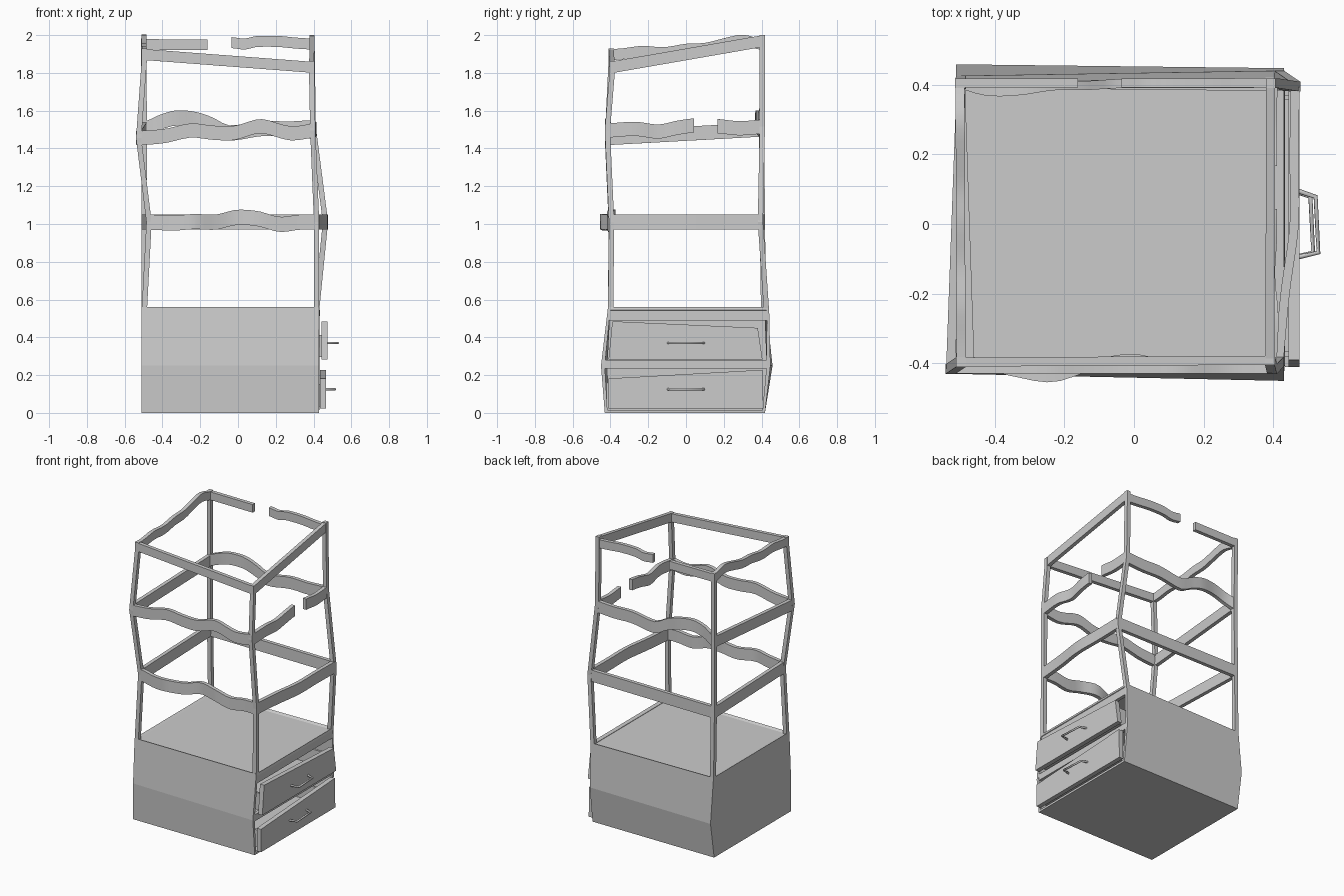
import bpy, bmesh
from mathutils import Vector

if "Cube" in bpy.data.objects:
    bpy.data.objects.remove(bpy.data.objects["Cube"])


def make(name, bm, smooth=False):
    me = bpy.data.meshes.new(name)
    bm.to_mesh(me)
    bm.free()
    ob = bpy.data.objects.new(name, me)
    bpy.context.collection.objects.link(ob)
    if smooth:
        bpy.ops.object.select_all(action='DESELECT')
        bpy.context.view_layer.objects.active = ob
        ob.select_set(True)
        bpy.ops.object.shade_smooth_by_angle(angle=0.6)
    return ob


def loft(name, sections, smooth=False):
    """Closed skin through four-point cross-sections."""
    bm = bmesh.new()
    rings = [[bm.verts.new(p) for p in s] for s in sections]
    for a, b in zip(rings, rings[1:]):
        for i in range(4):
            j = (i + 1) % 4
            bm.faces.new((a[i], a[j], b[j], b[i]))
    bm.faces.new(rings[0])
    bm.faces.new(rings[-1][::-1])
    bmesh.ops.recalc_face_normals(bm, faces=bm.faces)
    return make(name, bm, smooth)


def box(name, x0, x1, y0, y1, z0, z1):
    sec = lambda x: [(x, y0, z0), (x, y1, z0), (x, y1, z1), (x, y0, z1)]
    return loft(name, [sec(x0), sec(x1)])


def sample(knots, t):
    """Smooth (Catmull-Rom) interpolation of (t, outward, up) knots."""
    n = len(knots)
    i = max(k for k in range(n - 1) if knots[k][0] <= t + 1e-6)
    u = (t - knots[i][0]) / (knots[i + 1][0] - knots[i][0])
    p = [Vector(knots[min(max(i + k, 0), n - 1)][1:]) for k in (-1, 0, 1, 2)]
    return 0.5 * (2 * p[1] + (p[2] - p[0]) * u
                  + (2 * p[0] - 5 * p[1] + 4 * p[2] - p[3]) * u * u
                  + (3 * p[1] - p[0] - 3 * p[2] + p[3]) * u ** 3)


def rail(name, a, b, h, knots=None, t0=0.0, t1=1.0, th=0.026):
    d = b - a
    out = Vector((d.y, -d.x, 0)).normalized()
    steps = 24 if knots else 1
    secs = []
    for k in range(steps + 1):
        t = t0 + (t1 - t0) * k / steps
        lat, up = sample(knots, t) if knots else (0, 0)
        c = a + d * t + out * lat + Vector((0, 0, up))
        secs.append([c + out * s * th / 2 + Vector((0, 0, v * h / 2))
                     for s, v in ((-1, -1), (1, -1), (1, 1), (-1, 1))])
    loft(name, secs, bool(knots))


# Outer corners per level, order: front left, front right, back right, back left
S = 0.014


def inset(level):
    return [Vector((x - S if x > 0 else x + S, y - S if y > 0 else y + S, z))
            for x, y, z in level]


foot = [(-.51, -.43, 0), (.43, -.43, 0), (.43, .418, 0), (-.51, .418, 0)]
belly = [(-.51, -.43, .25), (.43, -.45, .25), (.43, .447, .25), (-.51, .458, .25)]
rim = [(-.51, -.413, .56), (.43, -.413, .56), (.43, .44, .56), (-.51, .425, .56)]
low = inset([(-.485, -.41, 1.01), (.43, -.408, 1.01), (.477, .408, 1.01), (-.512, .418, 1.01)])
mid = inset([(-.54, -.43, 1.455), (.41, -.43, 1.495), (.412, .418, 1.515), (-.51, .415, 1.50)])
top = inset([(-.51, -.41, 1.897), (.404, -.405, 1.83), (.406, .418, 1.968), (-.513, .418, 1.95)])

# Cabinet shell, open on the drawer side, with a slightly sunken top
bm = bmesh.new()
rings = [[bm.verts.new(p) for p in lv] for lv in (foot, belly, rim)]
for a, b in zip(rings, rings[1:]):
    for i, j in ((0, 1), (2, 3), (3, 0)):
        bm.faces.new((a[i], a[j], b[j], b[i]))
bm.faces.new(rings[0][::-1])
lid = bm.faces.new(rings[2])
bm.normal_update()
bmesh.ops.inset_individual(bm, faces=[lid], thickness=0.028, depth=-0.008)
cab = make("cabinet_shell", bm)
sol = cab.modifiers.new("walls", 'SOLIDIFY')
sol.thickness, sol.offset = 0.02, -1

# Cabinet rails around the drawers
box("cabinet_top_rail", .405, .429, -.41, .43, .49, .555)
box("cabinet_middle_rail", .405, .429, -.44, .44, .235, .28)

# Corner posts
for i, nm in enumerate(("front_left", "front_right", "back_right", "back_left")):
    path = [inset(rim)[i] - Vector((0, 0, .02)), low[i], mid[i],
            top[i] - Vector((0, 0, .03)), top[i] + Vector((0, 0, .032))]
    path[3].xy = path[4].xy = top[i].xy
    loft(nm + "_post", [[p + Vector((sx * S, sy * S, 0)) for sx, sy in
                         ((-1, -1), (1, -1), (1, 1), (-1, 1))] for p in path])

# Low ring
rail("low_front_rail", low[0], low[1], .08,
     [(0, 0, 0), (.15, .03, -.005), (.27, .045, .003), (.4, .01, 0), (.52, -.01, .025),
      (.65, .01, .018), (.78, .005, -.012), (.9, 0, .0), (1, 0, 0)])
rail("low_right_rail", low[1], low[2], .08,
     [(0, 0, 0), (.25, .006, 0), (.5, .02, 0), (.75, .008, 0), (1, 0, 0)])
rail("low_back_rail", low[2], low[3], .08)
rail("low_left_rail", low[3], low[0], .08)

# Middle ring, right rail broken
rail("middle_front_rail", mid[0], mid[1], .075,
     [(0, 0, 0), (.15, 0, .005), (.3, 0, .028), (.42, 0, .012), (.55, 0, .005),
      (.7, 0, .035), (.85, 0, -.005), (.92, 0, -.01), (1, 0, 0)])
wave = [(0, 0, 0), (.18, .005, .005), (.33, -.005, -.012), (.45, 0, .005), (.56, 0, .015),
        (.72, 0, .008), (.85, 0, -.005), (1, 0, 0)]
rail("middle_right_rail_a", mid[1], mid[2], .075, wave, 0, .56)
rail("middle_right_rail_b", mid[1], mid[2], .075, wave, .71, 1)
rail("middle_back_rail", mid[2], mid[3], .08,
     [(0, 0, -.005), (.15, 0, -.01), (.3, 0, -.005), (.5, 0, -.025), (.6, -.005, .02),
      (.7, -.005, .05), (.82, -.02, .058), (.93, -.02, .03), (1, 0, 0)])
rail("middle_left_rail", mid[3], mid[0], .075)

# Top ring, back rail broken
rail("top_front_rail", top[0], top[1], .058)
rail("top_right_rail", top[1], top[2], .062)
rail("top_back_rail_a", top[2], top[3], .058,
     [(0, 0, -.015), (.1, 0, -.008), (.2, 0, .002), (.33, 0, .004), (.4, 0, -.008),
      (.48, 0, .001), (1, 0, 0)], 0, .48)
rail("top_back_rail_b", top[2], top[3], .056,
     [(.5, 0, -.008), (.6, 0, -.008), (.8, 0, -.004), (1, 0, 0)], .62, 1)
rail("top_left_rail", top[3], top[0], .058,
     [(0, 0, 0), (.13, 0, .03), (.25, 0, .018), (.38, 0, 0), (.5, 0, .002),
      (.65, 0, -.008), (.8, 0, .006), (.92, 0, .0), (1, 0, 0)])

# Drawers: skewed front panel, open tray, bar handle
fronts = {
    "upper": (.443, .475, [(-.41, .283), (.405, .283), (.38, .45), (-.39, .485)], .37, .535),
    "lower": (.433, .465, [(-.41, .022), (.41, .022), (.405, .228), (-.41, .182)], .125, .52),
}
for nm, (x0, x1, quad, hz, hx) in fronts.items():
    loft(nm + "_drawer_front", [[(x, y, z) for y, z in quad] for x in (x0, x1)])
    zb, zt = quad[0][1] + .012, quad[0][1] + .13
    box(nm + "_drawer_bottom", -.42, x0, -.38, .37, zb, zb + .015)
    box(nm + "_drawer_left_side", -.42, x0, -.38, -.365, zb, zt)
    box(nm + "_drawer_right_side", -.42, x0, .355, .37, zb, zt)
    box(nm + "_drawer_back", -.42, -.405, -.38, .37, zb, zt)
    cu = bpy.data.curves.new(nm + "_handle", 'CURVE')
    cu.dimensions = '3D'
    cu.bevel_depth, cu.bevel_resolution, cu.use_fill_caps = .007, 1, True
    sp = cu.splines.new('POLY')
    pts = [(x1 - .005, -.095), (hx - .006, -.082), (hx - .014, .078), (x1 - .005, .095)]
    sp.points.add(3)
    for p, (x, y) in zip(sp.points, pts):
        p.co = (x, y, hz, 1)
    bpy.context.collection.objects.link(bpy.data.objects.new(nm + "_handle", cu))
